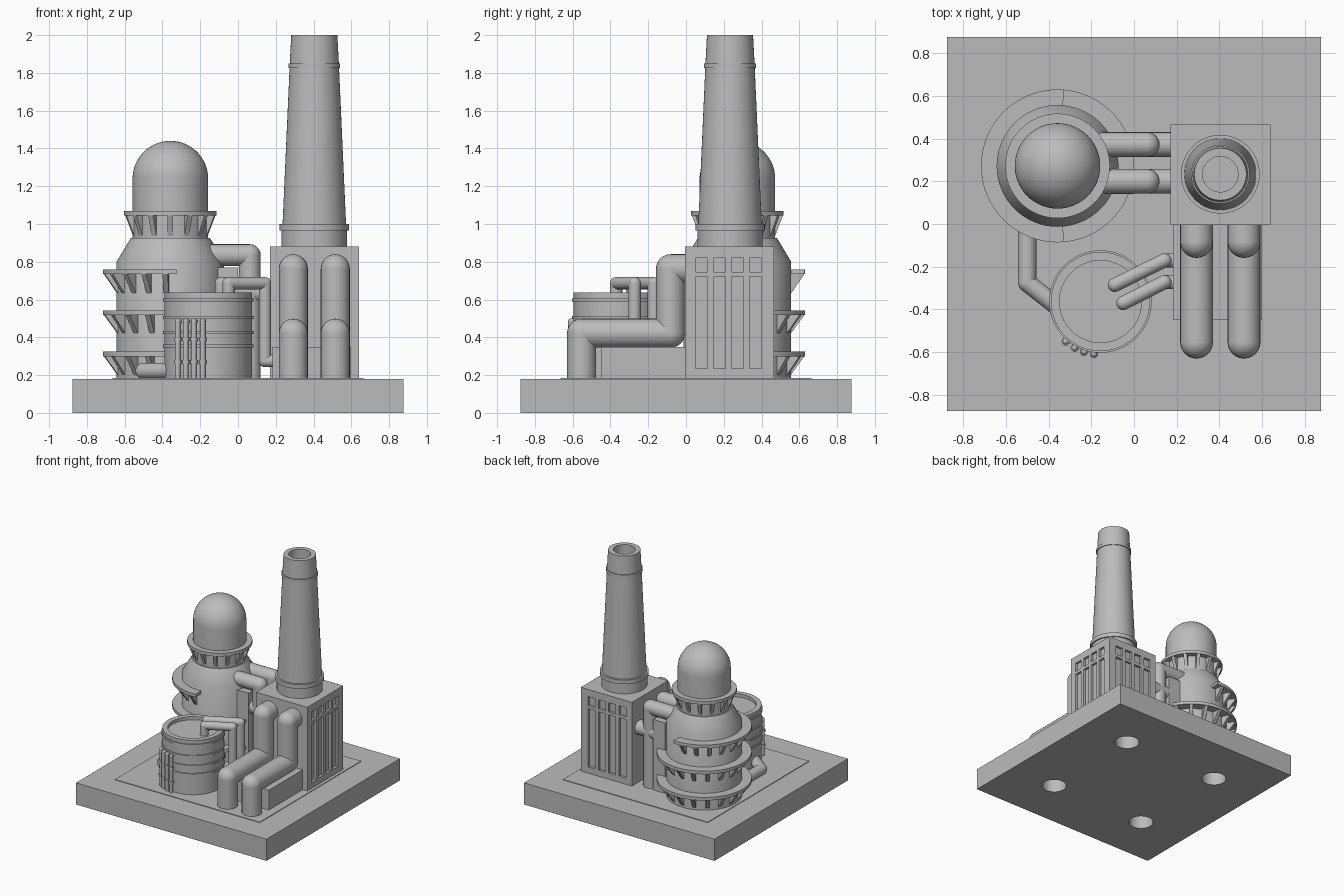
import bpy, bmesh
from math import pi, sin, cos, radians
from mathutils import Vector, Matrix

if "Cube" in bpy.data.objects:
    bpy.data.objects.remove(bpy.data.objects["Cube"], do_unlink=True)

GREY = (0.5, 0.5, 0.5, 1)
mat = bpy.data.materials.new("plain grey")
mat.use_nodes = True
mat.diffuse_color = GREY
mat.node_tree.nodes["Principled BSDF"].inputs["Base Color"].default_value = GREY


def finish(name, bm, loc=(0, 0, 0), smooth=False):
    bmesh.ops.recalc_face_normals(bm, faces=bm.faces)
    me = bpy.data.meshes.new(name)
    bm.to_mesh(me)
    bm.free()
    me.materials.append(mat)
    ob = bpy.data.objects.new(name, me)
    ob.location = loc
    bpy.context.collection.objects.link(ob)
    bpy.ops.object.select_all(action="DESELECT")
    ob.select_set(True)
    bpy.context.view_layer.objects.active = ob
    if smooth:
        bpy.ops.object.shade_smooth_by_angle(angle=radians(35))
    return ob


def add_box(bm, lo, hi):
    lo, hi = Vector(lo), Vector(hi)
    size = Matrix.Diagonal((*(hi - lo), 1))
    bmesh.ops.create_cube(bm, size=1, matrix=Matrix.Translation((lo + hi) / 2) @ size)


def box(name, lo, hi):
    bm = bmesh.new()
    add_box(bm, lo, hi)
    return finish(name, bm)


def lathe(name, profile, loc, seg=64):
    """Revolve an open (radius, z) profile that starts and ends on the axis."""
    bm = bmesh.new()
    vs = [bm.verts.new((r, 0, z)) for r, z in profile]
    es = [bm.edges.new(p) for p in zip(vs, vs[1:])]
    bmesh.ops.spin(bm, geom=vs + es, cent=(0, 0, 0), axis=(0, 0, 1), angle=2 * pi, steps=seg)
    bmesh.ops.remove_doubles(bm, verts=bm.verts, dist=1e-4)
    return finish(name, bm, loc, True)


def add_tube(bm, pts, r, seg=24):
    """Straight pipe runs with ball elbows at the inner corners."""
    pts = [Vector(p) for p in pts]
    for a, b in zip(pts, pts[1:]):
        d = b - a
        m = Matrix.Translation((a + b) / 2) @ d.to_track_quat("Z", "Y").to_matrix().to_4x4()
        bmesh.ops.create_cone(bm, cap_ends=True, segments=seg, radius1=r, radius2=r,
                              depth=d.length, matrix=m)
    for p in pts[1:-1]:
        bmesh.ops.create_uvsphere(bm, u_segments=seg, v_segments=seg // 2, radius=r,
                                  matrix=Matrix.Translation(p))


def tube(name, pts, r):
    bm = bmesh.new()
    add_tube(bm, pts, r)
    return finish(name, bm, smooth=True)


def cut(target, cutter):
    mod = target.modifiers.new("cut", "BOOLEAN")
    mod.operation, mod.object, mod.solver = "DIFFERENCE", cutter, "EXACT"
    bpy.ops.object.select_all(action="DESELECT")
    bpy.context.view_layer.objects.active = target
    target.select_set(True)
    bpy.ops.object.modifier_apply(modifier=mod.name)
    bpy.data.objects.remove(cutter, do_unlink=True)


GROUND = 0.18

# Base slab with four round sockets underneath, and thin site plate
base = box("base_slab", (-0.875, -0.875, 0), (0.875, 0.875, GROUND))
bm = bmesh.new()
for sx in (-1, 1):
    for sy in (-1, 1):
        bmesh.ops.create_cone(bm, cap_ends=True, segments=40, radius1=0.095, radius2=0.095,
                              depth=0.24, matrix=Matrix.Translation((sx * 0.445, sy * 0.445, 0)))
cut(base, finish("socket_cutter", bm))
box("site_plate", (-0.665, -0.665, GROUND - 0.01), (0.665, 0.665, GROUND + 0.005))

# Boiler house with recessed windows on the right and back walls
X0, X1, Y0, Y1 = 0.17, 0.64, -0.005, 0.466
house = box("boiler_house", (X0, Y0, GROUND), (X1, Y1, 0.88))
bm = bmesh.new()
for i in range(4):
    a = 0.05 + i * 0.095
    for z0, z1 in ((0.235, 0.72), (0.745, 0.82)):
        add_box(bm, (X1 - 0.02, a, z0), (X1 + 0.1, a + 0.064, z1))
        add_box(bm, (X0 + a + 0.005, Y1 - 0.02, z0), (X0 + a + 0.069, Y1 + 0.1, z1))
cut(house, finish("window_cutter", bm))
box("low_annex", (0.182, -0.45, GROUND), (0.598, 0.01, 0.35))

# Tapered hollow chimney with foot, collar and upper band
lathe("chimney", [(0, 0.87), (0.173, 0.87), (0.173, 0.965), (0.184, 0.965), (0.184, 1.0),
                  (0.168, 1.0), (0.131, 1.825), (0.137, 1.825), (0.137, 1.85), (0.13, 1.85),
                  (0.122, 2.0), (0.083, 2.0), (0.083, 1.7), (0, 1.7)], (0.404, 0.233, 0))

# Reactor tower: drum, sloping shoulder, neck and dome
TX, TY = -0.358, 0.272
dome = [(0.2 * cos(i * pi / 32), 1.24 + 0.2 * sin(i * pi / 32)) for i in range(16)]
lathe("reactor_tower", [(0, GROUND), (0.285, GROUND), (0.285, 0.8), (0.21, 0.925), (0.2, 0.925)]
      + dome + [(0, 1.44)], (TX, TY, 0))


def gallery(name, r0, r1, z_low, z_top, start, end, ribs, thick=0.026):
    """Walkway ring (or part ring) carried on wedge brackets; angles in degrees."""
    bm = bmesh.new()
    rect = [(r0, z_top - thick), (r1, z_top - thick), (r1, z_top), (r0, z_top)]
    face = bm.faces.new([bm.verts.new((r, 0, z)) for r, z in rect])
    full = end - start >= 360
    bmesh.ops.rotate(bm, verts=bm.verts, matrix=Matrix.Rotation(radians(start), 3, "Z"))
    bmesh.ops.spin(bm, geom=[face] + face.edges[:] + face.verts[:], axis=(0, 0, 1),
                   cent=(0, 0, 0), angle=radians(end - start), steps=64 if full else 34)
    if full:
        bmesh.ops.remove_doubles(bm, verts=bm.verts, dist=1e-4)
        inner = [f for f in bm.faces if len({round(v.co.to_2d().normalized().x, 4)
                                             + 10 * round(v.co.to_2d().normalized().y, 4)
                                             for v in f.verts}) == 1]
        bmesh.ops.delete(bm, geom=inner, context="FACES_ONLY")
    for i in range(ribs):
        ang = radians(start + (i + 0.5) * (end - start) / ribs)
        tri = [(r0, z_low), (r0, z_top - thick), (r1 - 0.004, z_top - thick)]
        f = bm.faces.new([bm.verts.new((r, -0.014, z)) for r, z in tri])
        ext = bmesh.ops.extrude_face_region(bm, geom=[f], use_keep_orig=True)
        side = [v for v in ext["geom"] if isinstance(v, bmesh.types.BMVert)]
        bmesh.ops.translate(bm, verts=side, vec=(0, 0.028, 0))
        bmesh.ops.rotate(bm, verts=side + f.verts[:], matrix=Matrix.Rotation(ang, 3, "Z"))
    return finish(name, bm, (TX, TY, 0), True)


gallery("lower_gallery", 0.275, 0.358, 0.19, 0.325, 0, 360, 18)
gallery("middle_gallery", 0.275, 0.358, 0.41, 0.543, 0, 360, 18)
gallery("upper_gallery", 0.275, 0.358, 0.62, 0.76, 85, 275, 10)
gallery("neck_gallery", 0.195, 0.245, 0.925, 1.07, 0, 360, 14)

# Duct block and twin pipes linking the tower to the boiler house
box("duct_block", (-0.11, 0.14, GROUND), (0, 0.43, 0.77))
for n, y in (("front", 0.2), ("back", 0.372)):
    bm = bmesh.new()
    add_tube(bm, [(-0.25, y, 0.835), (0.062, y, 0.835), (0.062, y, GROUND)], 0.058)
    add_tube(bm, [(-0.02, y, 0.64), (0.2, y, 0.64)], 0.058)
    finish(n + "_link_pipe", bm, smooth=True)

# Twin large stepped pipes on the front of the boiler house
for n, x in (("right", 0.293), ("left", 0.515)):
    tube(n + "_large_pipe", [(x, 0.05, 0.763), (x, -0.082, 0.763), (x, -0.082, 0.422),
                             (x, -0.553, 0.422), (x, -0.553, GROUND)], 0.077)

# Storage tank with recessed lid and raised hoops
CX, CY, CR = -0.157, -0.363, 0.232
tank = [(0, GROUND), (CR, GROUND)]
for z in (0.355, 0.425, 0.505, 0.598):
    tank += [(CR, z - 0.008), (CR + 0.008, z - 0.008), (CR + 0.008, z + 0.008), (CR, z + 0.008)]
tank += [(CR, 0.637), (0.192, 0.637), (0.192, 0.61), (0, 0.61)]
lathe("storage_tank", tank, (CX, CY, 0))

# Thin riser pipes with clips on the tank wall
bm = bmesh.new()
for deg in (229, 241, 252, 263):
    u = Vector((cos(radians(deg)), sin(radians(deg)), 0))
    axis = Vector((CX, CY, 0))
    foot = axis + u * (CR + 0.016)
    top = foot + Vector((0, 0, 0.485))
    add_tube(bm, [foot + Vector((0, 0, GROUND)), top, top - u * 0.04], 0.015, 12)
    for z in (0.27, 0.39):
        p = foot + Vector((0, 0, z))
        add_tube(bm, [p - Vector((0, 0, 0.01)), p + Vector((0, 0, 0.01))], 0.02, 12)
finish("tank_risers", bm, smooth=True)

# Pair of transfer pipes from tank lid to annex
for n, a, b in (("back", (-0.09, -0.285), (0.143, -0.17)), ("front", (-0.05, -0.37), (0.143, -0.272))):
    tube(n + "_transfer_pipe", [(*a, 0.59), (*a, 0.686), (*b, 0.686), (*b, 0.275),
                                (0.2, b[1], 0.275)], 0.033)

# Ground pipe from tower to tank
tube("ground_pipe", [(-0.5, 0.1, 0.222), (-0.5, -0.275, 0.222), (-0.34, -0.4, 0.222)], 0.043)
